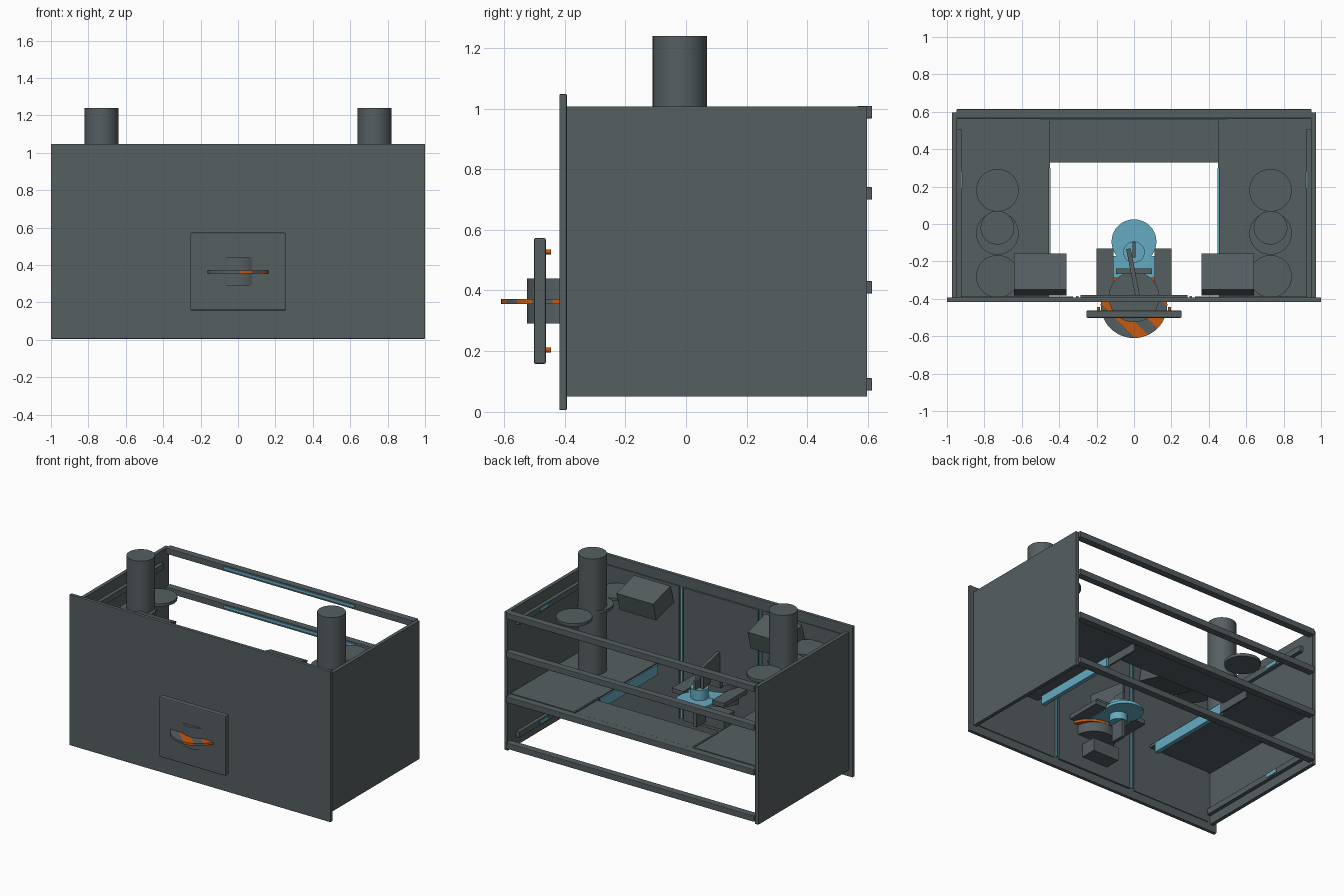
import bpy, bmesh, math
from mathutils import Vector, Matrix

if "Cube" in bpy.data.objects:
    bpy.data.objects.remove(bpy.data.objects["Cube"], do_unlink=True)


def material(name, rgb):
    m = bpy.data.materials.new(name)
    m.use_nodes = True
    m.diffuse_color = (*rgb, 1)
    m.node_tree.nodes["Principled BSDF"].inputs["Base Color"].default_value = (*rgb, 1)
    return m


STEEL = material("grey_steel", (0.092, 0.113, 0.121))
BLUE = material("light_blue", (0.13, 0.41, 0.54))
ORANGE = material("warning_orange", (0.58, 0.1, 0.004))


def finish(name, bm, mat, smooth=False):
    mesh = bpy.data.meshes.new(name)
    bm.to_mesh(mesh)
    bm.free()
    mesh.materials.append(mat)
    ob = bpy.data.objects.new(name, mesh)
    bpy.context.collection.objects.link(ob)
    if smooth:
        bpy.ops.object.select_all(action="DESELECT")
        ob.select_set(True)
        bpy.context.view_layer.objects.active = ob
        bpy.ops.object.shade_smooth_by_angle(angle=math.radians(35))
    return ob


def box(name, x, y, z, mat=STEEL, bevel=0, rot=None):
    """Box from (min, max) pairs; rot turns it about its centre."""
    bm = bmesh.new()
    bmesh.ops.create_cube(bm, size=1)
    size = [b - a for a, b in (x, y, z)]
    centre = Vector([(a + b) / 2 for a, b in (x, y, z)])
    bmesh.ops.scale(bm, vec=size, verts=bm.verts)
    if rot:
        bmesh.ops.transform(bm, matrix=rot, verts=bm.verts)
    bmesh.ops.translate(bm, vec=centre, verts=bm.verts)
    ob = finish(name, bm, mat)
    if bevel:
        mod = ob.modifiers.new("edge_bevel", "BEVEL")
        mod.width, mod.segments = bevel, 2
    return ob


def cylinder(name, x, y, z, r, mat=STEEL, axis="Z", sides=40):
    """Cylinder with z as (min, max); axis Y uses y as (min, max)."""
    lo, hi = z if axis == "Z" else y
    bm = bmesh.new()
    bmesh.ops.create_cone(bm, cap_ends=True, segments=sides, radius1=r, radius2=r, depth=hi - lo)
    if axis == "Y":
        bmesh.ops.rotate(bm, matrix=Matrix.Rotation(math.pi / 2, 3, "X"), verts=bm.verts)
        at = (x, (lo + hi) / 2, z)
    else:
        at = (x, y, (lo + hi) / 2)
    bmesh.ops.translate(bm, vec=at, verts=bm.verts)
    return finish(name, bm, mat, True)


def span(s, a, b):
    return tuple(sorted((s * a, s * b)))


# Front wall and its inner lining
box("front_panel", (-1, 1), (-0.418, -0.393), (0.005, 1.048), bevel=0.004)
box("centre_lining", (-0.285, 0.285), (-0.394, -0.38), (0.06, 0.98))

# Rear rails with blue strips on the inner face
for i, z in enumerate((0.09, 0.41, 0.72, 0.988)):
    box(f"rear_rail_{i}", (-0.95, 0.95), (0.565, 0.614), (z - 0.021, z + 0.021), bevel=0.004)
    if i > 1:
        box(f"rail_strip_{i}", (-0.5, 0.5), (0.558, 0.566), (z - 0.007, z + 0.012), BLUE)

# Shelf: rear strip
box("rear_shelf", (-0.455, 0.455), (0.33, 0.566), (0.415, 0.43))

# Parts mirrored on both sides
for side, s in (("left", 1), ("right", -1)):
    box(side + "_wall", span(s, 0.947, 0.972), (-0.394, 0.597), (0.05, 1.006))
    box(side + "_lining", span(s, 0.325, 0.925), (-0.394, -0.387), (0.06, 0.98))
    box(side + "_light_strip", span(s, 0.297, 0.31), (-0.394, -0.384), (0.07, 0.98), BLUE)
    box(side + "_shelf", span(s, 0.455, 0.948), (-0.394, 0.566), (0.415, 0.435))
    box(side + "_shelf_bar", span(s, 0.446, 0.475), (-0.33, 0.3), (0.355, 0.425), BLUE)
    box(side + "_shelf_bar_end", span(s, 0.448, 0.46), (0.3, 0.55), (0.36, 0.44))
    for level, z in (("lower", 0.13), ("upper", 0.91)):
        box(f"{side}_{level}_wall_rail", span(s, 0.922, 0.948), (-0.394, 0.505), (z - 0.02, z + 0.02))
        box(f"{side}_{level}_wall_light", span(s, 0.917, 0.923), (0.19, 0.28), (z - 0.012, z + 0.012), BLUE)
    # Stack pipe and three flat lamps
    cylinder(side + "_stack", s * 0.73, -0.02, (0.435, 1.24), 0.09)
    for i, y in enumerate((-0.28, -0.05, 0.18)):
        cylinder(f"{side}_disc_{i}", s * 0.73, y, (0.86, 0.88), 0.114)
    # Tilted equipment box
    box(side + "_tilted_box", span(s, 0.362, 0.642), (-0.37, -0.17), (0.83, 0.96),
        rot=Matrix.Rotation(math.radians(-15), 4, "X"))
    # Support arm beside the turret
    box(side + "_turret_arm", span(s, 0.11, 0.2), (-0.394, -0.13), (0.375, 0.405))
    # Hatch pegs
    for i, z in enumerate((0.203, 0.527)):
        cylinder(f"{side}_hatch_peg_{i}", s * 0.19, (-0.465, -0.445), z, 0.008, ORANGE, "Y", 12)

# Front hatch plate and turret drum
box("hatch_plate", (-0.255, 0.255), (-0.502, -0.462), (0.157, 0.573), bevel=0.007)
cylinder("turret_drum", 0, -0.39, (0.29, 0.44), 0.135)

# Striped warning disc: cut into diagonal bands, alternate bands grey
bm = bmesh.new()
bmesh.ops.create_cone(bm, cap_ends=True, segments=48, radius1=0.178, radius2=0.178, depth=0.016)
diagonal = Vector((1, 1, 0)).normalized()
band = 0.06
for k in range(-3, 4):
    bmesh.ops.bisect_plane(bm, geom=bm.verts[:] + bm.edges[:] + bm.faces[:],
                           plane_co=diagonal * k * band, plane_no=diagonal)
for f in bm.faces:
    f.material_index = math.floor(f.calc_center_median().dot(diagonal) / band) % 2
bmesh.ops.translate(bm, vec=(0, -0.432, 0.363), verts=bm.verts)
disc = finish("warning_disc", bm, ORANGE, True)
disc.data.materials.append(STEEL)

# Turret interior: seat disc, post, bracket, aiming plate and lower box
cylinder("seat_disc", 0, -0.095, (0.37, 0.39), 0.12, BLUE)
cylinder("seat_post", 0, -0.15, (0.32, 0.46), 0.057, BLUE)
box("seat_bracket", (-0.11, 0.11), (-0.29, -0.17), (0.372, 0.392), BLUE)
box("cross_bar", (-0.095, 0.095), (-0.268, -0.238), (0.44, 0.5))
box("aiming_plate", (-0.017, 0.007), (-0.39, -0.13), (0.46, 0.61),
    rot=Matrix.Rotation(math.radians(11), 4, "Z"))
box("post_fin", (-0.008, 0.008), (-0.18, -0.095), (0.45, 0.52))
box("post_lever", (-0.012, 0.012), (-0.2, -0.1), (0.2, 0.33))
box("lower_box", (-0.1, 0.1), (-0.394, -0.27), (0.14, 0.23))
